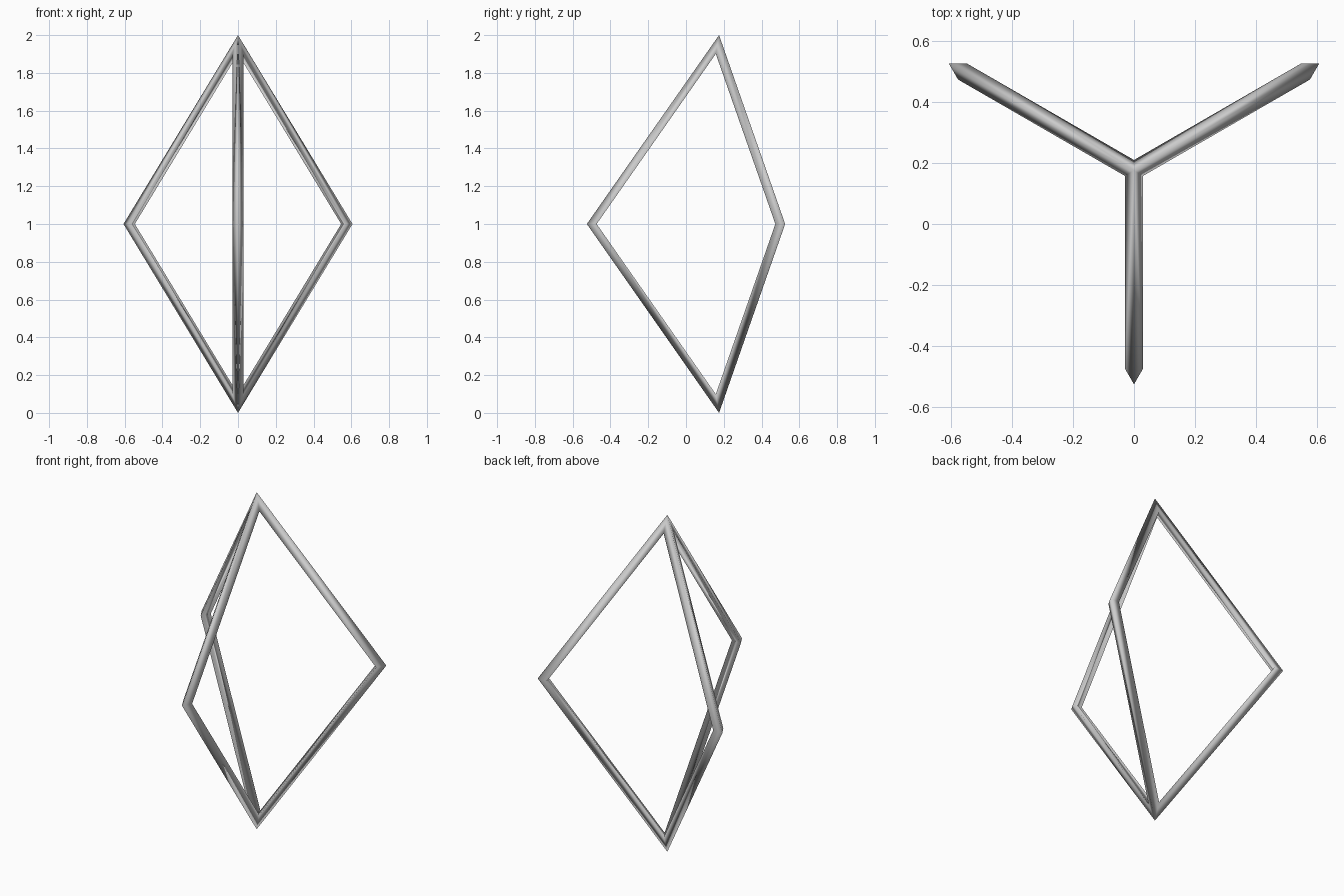
import bpy, bmesh
from math import sin, cos, pi
from mathutils import Vector

if "Cube" in bpy.data.objects:
    bpy.data.objects.remove(bpy.data.objects["Cube"])

R, H = 0.70, 1.0           # corner distance from axis, half height
W, D = 0.03, 0.052         # half width and depth of the triangular bar
AXIS_Y = 0.175             # the shared axis sits behind centre

bm = bmesh.new()
slope = H / R
notch_r = W / 3 ** 0.5     # where neighbouring bars mitre together


def bar(angle, sign):
    """One triangular bar from an outer corner to the top (+1) or bottom (-1) apex."""
    out = Vector((cos(angle), sin(angle), 0))
    side = Vector((-sin(angle), cos(angle), 0))

    def pt(r, s, h):
        p = out * r + side * s
        return bm.verts.new((p.x, p.y + AXIS_Y, H + sign * h))

    apex, tip = pt(0, 0, H), pt(R, 0, 0)
    inner = pt(0, 0, (R - D) * slope)
    notch = [pt(notch_r, s * W, (R - D - notch_r) * slope) for s in (-1, 1)]
    corner = [pt(R - D, s * W, 0) for s in (-1, 1)]
    # two outer faces and the flat inner face
    bm.faces.new((apex, tip, corner[0], notch[0]))
    bm.faces.new((apex, notch[1], corner[1], tip))
    bm.faces.new((inner, notch[0], corner[0], corner[1], notch[1]))


# Three arms around the axis, each with an upper and a lower bar
for i in range(3):
    for sign in (1, -1):
        bar(-pi / 2 + i * 2 * pi / 3, sign)

# Weld the mitred joints into one closed frame
bmesh.ops.remove_doubles(bm, verts=bm.verts[:], dist=1e-4)
bmesh.ops.recalc_face_normals(bm, faces=bm.faces[:])
for f in bm.faces:
    f.smooth = True

mesh = bpy.data.meshes.new("diamond_frame")
bm.to_mesh(mesh)
bm.free()
frame = bpy.data.objects.new("diamond_frame", mesh)
bpy.context.collection.objects.link(frame)
